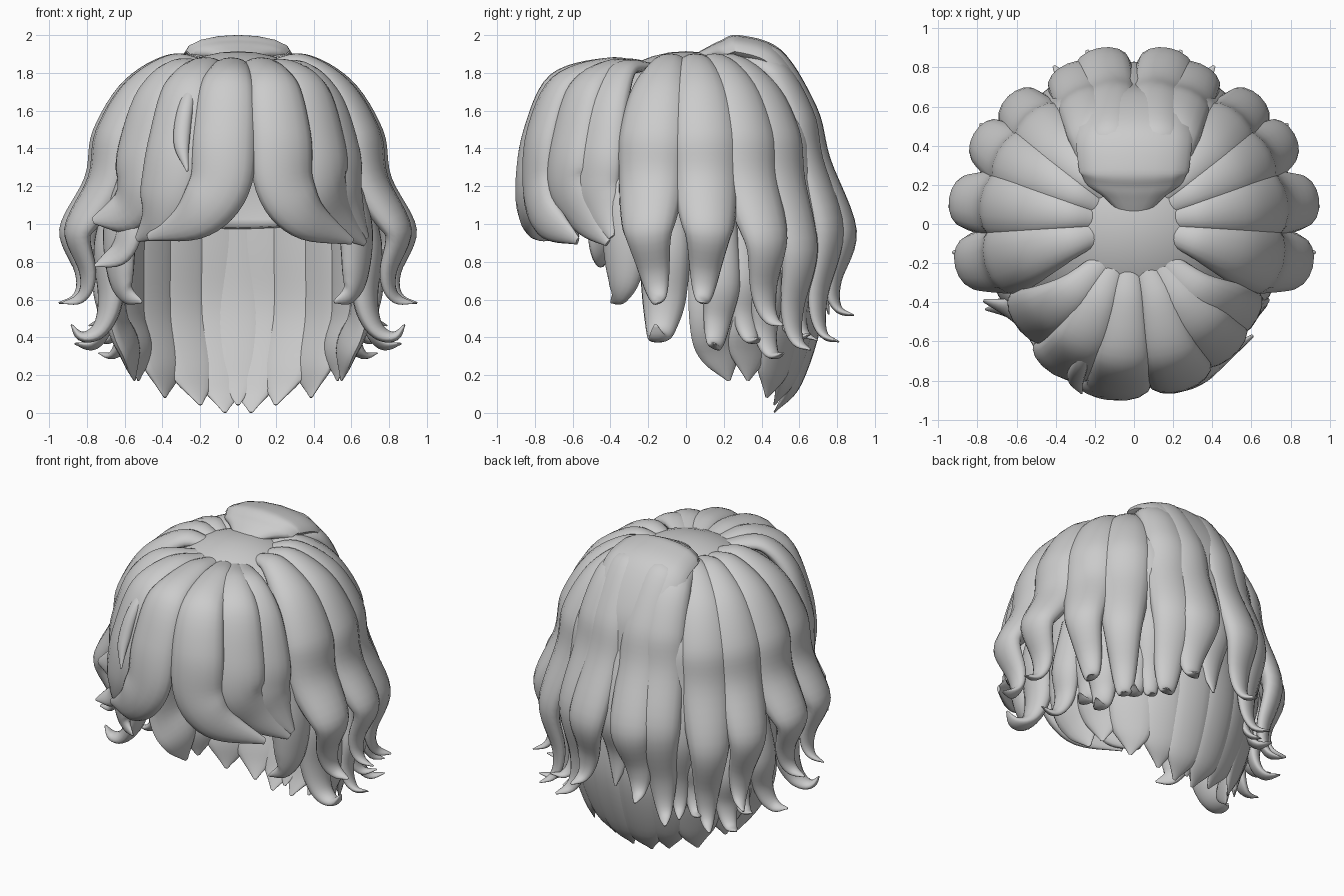
import bpy, bmesh, math
from mathutils import Vector

if "Cube" in bpy.data.objects:
    bpy.data.objects.remove(bpy.data.objects["Cube"])

hair = bpy.data.materials.new("light_grey_hair")
hair.diffuse_color = (0.6, 0.6, 0.6, 1)
hair.use_nodes = True
hair.node_tree.nodes["Principled BSDF"].inputs["Base Color"].default_value = hair.diffuse_color


def finish(name, bm):
    bmesh.ops.recalc_face_normals(bm, faces=bm.faces)
    me = bpy.data.meshes.new(name)
    bm.to_mesh(me)
    bm.free()
    me.materials.append(hair)
    me.shade_smooth()
    me.set_sharp_from_angle(angle=math.radians(60))
    ob = bpy.data.objects.new(name, me)
    bpy.context.collection.objects.link(ob)
    return ob


def spline(keys, steps=6):
    """Smooth path through the keys (Catmull-Rom)."""
    k = [Vector(p) for p in keys]
    k = [2 * k[0] - k[1]] + k + [2 * k[-1] - k[-2]]
    out = []
    for i in range(1, len(k) - 2):
        a, b, c, d = k[i - 1:i + 3]
        for j in range(steps):
            t = j / steps
            out.append(0.5 * (2 * b + (c - a) * t + (2 * a - 5 * b + 4 * c - d) * t * t
                              + (3 * b - a - 3 * c + d) * t ** 3))
    return out + [k[-2]]


def lock(name, pts, widths, flat=0.55, side=1, sides=16):
    """Tapered strand whose outer surface follows pts; widths are half widths."""
    path = spline([(p[0] * side, p[1], p[2], w) for p, w in zip(pts, widths)])
    pos = [Vector(p[:3]) for p in path]
    bm = bmesh.new()
    rings, across = [], None
    for i, p in enumerate(pos):
        tan = (pos[min(i + 1, len(pos) - 1)] - pos[max(i - 1, 0)]).normalized()
        out = (p - Vector((0, 0, min(p.z, 1.1)))).normalized()
        out -= tan * out.dot(tan)
        # carry the last direction through hooks that point outward
        if across is None or out.length > 0.6:
            new = tan.cross(out).normalized()
            if across and new.dot(across) < 0:
                new = -new
        else:
            new = (across - tan * across.dot(tan)).normalized()
        across = new
        out = across.cross(tan)
        w = max(path[i][3], 0.006)
        th = max(w * flat, 0.005)
        ring = []
        for j in range(sides):
            a = math.tau * j / sides
            h = math.sin(a) * (th if math.sin(a) > 0 else th * 0.6)
            ring.append(bm.verts.new(p + across * w * math.cos(a) + out * (h - th)))
        rings.append(ring)
    for r, q in zip(rings, rings[1:]):
        for j in range(sides):
            n = (j + 1) % sides
            bm.faces.new((r[j], r[n], q[n], q[j]))
    bm.faces.new(rings[0])
    bm.faces.new(rings[-1])
    return finish(name, bm)


def pair(name, pts, widths, flat=0.55):
    for s, tag in ((1, "right"), (-1, "left")):
        lock(name + "_" + tag, pts, widths, flat, s)


# scalp: open dome under the locks, cut higher at the front than at the back
bm = bmesh.new()
bmesh.ops.create_uvsphere(bm, u_segments=40, v_segments=24, radius=1)
for v in bm.verts:
    v.co = Vector((v.co.x * 0.72, v.co.y * 0.69, 1.12 + v.co.z * 0.795))
bmesh.ops.bisect_plane(bm, geom=bm.verts[:] + bm.edges[:] + bm.faces[:], dist=1e-5,
                       plane_co=(0, 0, 1.13), plane_no=(0, -0.24, -1), clear_outer=True)
scalp = finish("scalp", bm)
shell = scalp.modifiers.new("thickness", "SOLIDIFY")
shell.thickness = 0.08

# fringe, swept to either side of an off-centre parting
FW = [0.05, 0.10, 0.145, 0.17, 0.165, 0.13, 0.02]
fringe = {
    "fringe_centre_left": [(-.02, -.18, 1.85), (-.04, -.42, 1.88), (-.06, -.72, 1.79), (-.08, -.86, 1.5),
                           (-.11, -.90, 1.22), (-.25, -.86, 1.04), (-.48, -.68, .93)],
    "fringe_mid_left": [(-.08, -.18, 1.85), (-.19, -.42, 1.88), (-.29, -.65, 1.76), (-.36, -.76, 1.45),
                        (-.41, -.77, 1.2), (-.46, -.71, 1.03), (-.54, -.58, .92)],
    "fringe_outer_left": [(-.12, -.16, 1.85), (-.32, -.36, 1.87), (-.48, -.48, 1.71), (-.57, -.53, 1.42),
                          (-.58, -.55, 1.22), (-.63, -.49, 1.08), (-.77, -.40, 1.02)],
    "fringe_centre_right": [(.04, -.18, 1.85), (.13, -.42, 1.88), (.20, -.70, 1.78), (.25, -.83, 1.5),
                            (.275, -.85, 1.22), (.39, -.79, 1.04), (.61, -.58, .91)],
    "fringe_mid_right": [(.1, -.18, 1.85), (.25, -.40, 1.87), (.39, -.58, 1.75), (.47, -.67, 1.45),
                         (.50, -.68, 1.22), (.57, -.56, 1.05), (.68, -.42, .9)],
    "fringe_outer_right": [(.12, -.16, 1.85), (.33, -.35, 1.86), (.49, -.46, 1.70), (.58, -.52, 1.42),
                           (.60, -.53, 1.22), (.63, -.48, 1.08), (.69, -.40, .93)],
}
for name, pts in fringe.items():
    lock(name, pts, FW)
lock("loose_fringe_strand", [(-.21, -.56, 1.82), (-.28, -.73, 1.66), (-.31, -.82, 1.45), (-.27, -.87, 1.28)],
     [.02, .04, .045, .006], .8)
lock("left_temple_curl", [(-.56, -.40, 1.2), (-.61, -.46, 1.0), (-.65, -.46, .86), (-.76, -.44, .78)],
     [.06, .10, .08, .008])

# side locks: one radial profile turned around the crown
PROFILE = [(.14, 1.855), (.36, 1.90), (.61, 1.76), (.775, 1.50), (.82, 1.25),
           (.955, .97), (.87, .74), (.875, .63), (.955, .585)]
SW = [.05, .095, .16, .19, .18, .135, .085, .05, .008]


def side_lock(name, angle, reach, tip, wide, swing=0):
    pts = []
    for i, (r, z) in enumerate(PROFILE):
        if z < 1.25:
            z = 1.25 - (1.25 - z) * (1.25 - tip) / 0.67
        k = reach if i > 4 else (1 + reach) / 2
        a = math.radians(angle + swing * max(0, i - 4) / 4)
        pts.append((r * k * math.cos(a), r * k * math.sin(a), z))
    pair(name, pts, [w * wide for w in SW], .65)


side_lock("side_lock_front", -15, 0.985, .58, 1.0, 6)
side_lock("side_lock_middle", 8.5, 1.0, .58, .97, -3)
side_lock("side_lock_rear", 28, .985, .46, .93, 5)
side_lock("rear_lock", 45, .96, .33, .93, 1)
side_lock("rear_inner_lock", 58, .86, .38, .8)

# raised back panel, starting in a step behind the crown
lock("back_panel_crown", [(0, .03, 1.89), (0, .11, 1.935), (0, .18, 1.97), (0, .28, 2.0), (0, .5, 1.925),
                          (0, .67, 1.66), (0, .72, 1.4)], [.06, .15, .25, .28, .30, .30, .2], .32)
BW = [.08, .12, .14, .145, .14, .09, .05, .008]
pair("back_panel_inner", [(.13, .30, 1.93), (.14, .5, 1.92), (.14, .69, 1.62),
                          (.15, .76, 1.35), (.18, .90, .97), (.20, .82, .70), (.21, .82, .57),
                          (.24, .89, .52)], BW, .6)
pair("back_panel_outer", [(.19, .24, 1.92), (.24, .5, 1.86), (.28, .66, 1.6),
                          (.30, .71, 1.35), (.34, .82, .97), (.33, .74, .62), (.35, .74, .44),
                          (.41, .81, .38)], BW, .6)
lock("back_panel_centre", [(0, .6, 1.7), (0, .74, 1.35), (0, .83, .97), (0, .76, .72), (0, .76, .52)],
     [.1, .12, .12, .08, .008])

# sideburns in front of the ears
pair("sideburn", [(.60, -.42, 1.3), (.69, -.37, 1.0), (.68, -.36, .76), (.62, -.38, .63), (.51, -.40, .585)],
     [.08, .13, .11, .07, .008], .7)
pair("lower_side_lock", [(.66, -.13, 1.25), (.76, -.13, .9), (.74, -.13, .62), (.76, -.14, .48),
                         (.82, -.15, .43), (.88, -.16, .47)], [.12, .14, .12, .085, .05, .008], .7)

# small outward curls below the side locks
CW = [.07, .10, .075, .045, .006]
for name, a, r, z, swing in (("curl_ear", 17, .88, .37, -7), ("curl_mid", 27, .86, .40, 0),
                             ("curl_rear", 35, .90, .32, 0), ("curl_nape", 50, .86, .42, 0)):
    pts = []
    for i, (q, dz) in enumerate(((.84, .65), (.90, .32), (.86, .12), (.90, .01), (1.0, .0))):
        b = math.radians(a + swing * i / 4)
        pts.append((q * r * math.cos(b), q * r * math.sin(b), z + dz))
    pair(name, pts, CW, .65)

# long under layer hanging from the scalp at the back
UW = [.15, .155, .155, .13, .01]
for name, a, tip in (("under_lock_side", 11, (.55, .23, .17)),
                     ("under_lock_rear_side", 29, (.53, .33, .17)),
                     ("under_lock_rear", 47, (.39, .43, .08)),
                     ("under_lock_inner", 64, (.20, .47, .04)),
                     ("under_lock_nape", 81, (.07, .47, .0))):
    c, s = math.cos(math.radians(a)), math.sin(math.radians(a))
    top = [(r * c * 1.04, r * s + .05, z) for r, z in ((.67, 1.35), (.68, .9), (.68, .52))]
    low = (tip[0] * .5 + .68 * c * .5, tip[1] * .45 + (.68 * s + .05) * .55, tip[2] + .15)
    pair(name, top + [low, tip], UW, .36)
lock("under_lock_centre", [(0, .72, 1.35), (0, .73, .9), (0, .72, .55), (0, .63, .22), (0, .5, .04)], UW, .36)
